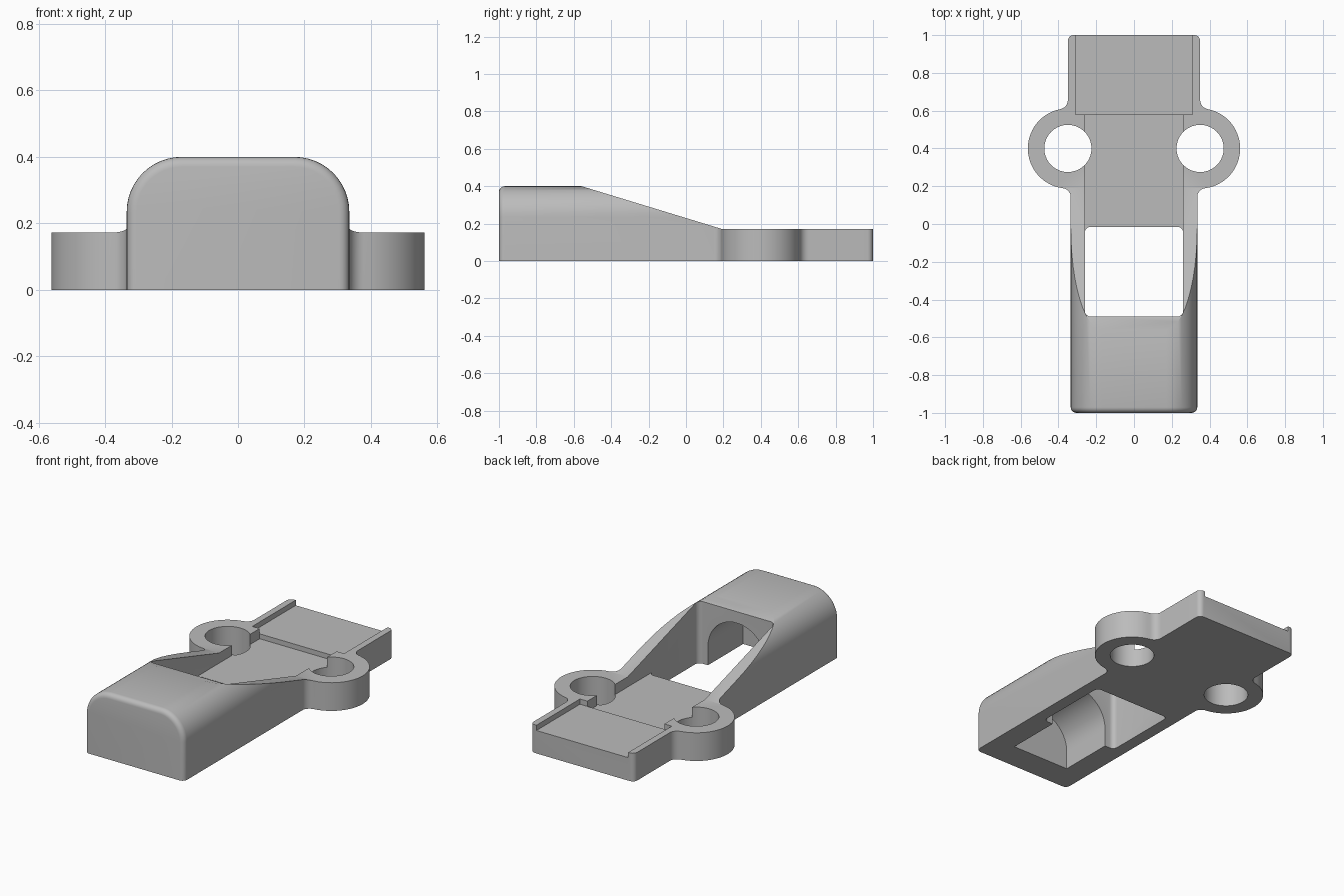
import bpy, bmesh
from math import sin, cos, pi, sqrt, atan2, radians
from mathutils import Matrix

if "Cube" in bpy.data.objects:
    bpy.data.objects.remove(bpy.data.objects["Cube"])

gray = bpy.data.materials.new("plain_gray")
gray.use_nodes = True
color = (0.5, 0.5, 0.5, 1)
gray.diffuse_color = color
gray.node_tree.nodes["Principled BSDF"].inputs["Base Color"].default_value = color

# Axis layouts: profile plane (u, v) and extrusion depth w to world coordinates
PLAN = lambda u, v, w: (u, v, w)
FRONT = lambda u, v, w: (u, w, v)
SIDE = lambda u, v, w: (w, u, v)


def arc(cx, cy, r, start, end, steps):
    return [(cx + r * cos(start + (end - start) * i / steps),
             cy + r * sin(start + (end - start) * i / steps)) for i in range(steps + 1)]


def mirrored(half):
    return half + [(-x, y) for x, y in reversed(half)]


def prism(name, outline, layout, low, high, bevel=0):
    bm = bmesh.new()
    first = [bm.verts.new(layout(u, v, low)) for u, v in outline]
    last = [bm.verts.new(layout(u, v, high)) for u, v in outline]
    cap = bm.faces.new(first)
    bm.faces.new(last[::-1])
    n = len(outline)
    for i in range(n):
        j = (i + 1) % n
        bm.faces.new((first[j], first[i], last[i], last[j]))
    bmesh.ops.recalc_face_normals(bm, faces=bm.faces)
    if bevel:
        rim = [e for e in cap.edges if max(v.co.z for v in e.verts) > 0.01]
        bmesh.ops.bevel(bm, geom=rim, offset=bevel, segments=5, profile=0.5,
                        affect='EDGES', clamp_overlap=False)
    mesh = bpy.data.meshes.new(name)
    bm.to_mesh(mesh)
    bm.free()
    mesh.materials.append(gray)
    ob = bpy.data.objects.new(name, mesh)
    bpy.context.collection.objects.link(ob)
    return ob


def box(name, half_x, y0, y1, z0, z1):
    return prism(name, mirrored([(half_x, y0), (half_x, y1)]), PLAN, z0, z1)


def combine(target, tool, operation):
    mod = target.modifiers.new("combine", 'BOOLEAN')
    mod.operation = operation
    mod.solver = 'EXACT'
    mod.object = tool
    bpy.context.view_layer.objects.active = target
    bpy.ops.object.modifier_apply(modifier=mod.name)
    bpy.data.objects.remove(tool)


# Tall front housing with rounded top edges
W, H, R = 0.335, 0.4, 0.165
section = mirrored([(W, 0)] + arc(W - R, H - R, R, 0, pi / 2, 12))
body = prism("clamp_body", section, FRONT, -1, 0.17, bevel=0.03)

# Plate with two ears, filleted into the sides
EX, EY, ER, F = 0.35, 0.4, 0.212, 0.05
front_x, back_x = 0.334, 0.35


def fillet_center(x, side):
    return x + F, EY + side * sqrt((ER + F) ** 2 - (x + F - EX) ** 2)


fx, fy = fillet_center(front_x, -1)
bx, by = fillet_center(back_x, 1)
a0 = atan2(fy - EY, fx - EX)
a1 = atan2(by - EY, bx - EX)
half = [(front_x, 0)]
half += arc(fx, fy, F, pi, a0 + pi, 6)
half += arc(EX, EY, ER, a0, a1, 28)[1:-1]
half += arc(bx, by, F, a1 + pi, pi, 6) if a1 < 0 else arc(bx, by, F, a1 - pi, -pi, 6)
half += arc(back_x - 0.03, 0.97, 0.03, 0, pi / 2, 5)
plate = prism("eared_plate", mirrored(half), PLAN, 0, 0.24)
combine(body, plate, 'UNION')

# Sloping top
slope = [(-0.886, 0.5), (0.19, 0.172), (1.2, 0.172), (1.2, 0.7), (-0.886, 0.7)]
combine(body, prism("slope_cutter", slope, SIDE, -1, 1), 'DIFFERENCE')

# Window through the body
r = 0.03
window = mirrored(arc(0.26 - r, -0.49 + r, r, -pi / 2, 0, 5) + arc(0.26 - r, -0.015 - r, r, 0, pi / 2, 5))
combine(body, prism("window_cutter", window, PLAN, -0.2, 0.7), 'DIFFERENCE')

# Arched pocket inside the housing
arch = mirrored([(0.195, -0.2)] + arc(0, 0.115, 0.195, 0, pi / 2, 12)[:-1])
combine(body, prism("arch_cutter", arch, FRONT, -0.83, -0.4), 'DIFFERENCE')

# Sunken channel and rear recess
combine(body, box("channel_cutter", 0.26, -0.1, 0.58, 0.11, 0.6), 'DIFFERENCE')
combine(body, box("recess_cutter", 0.31, 0.58, 1.2, 0.14, 0.6), 'DIFFERENCE')

# Ear holes
for side in (-1, 1):
    hole = arc(side * EX, EY, 0.125, 0, 2 * pi, 40)[:-1]
    combine(body, prism("hole_cutter", hole, PLAN, -0.2, 0.7), 'DIFFERENCE')

bpy.ops.object.select_all(action='DESELECT')
body.select_set(True)
bpy.context.view_layer.objects.active = body
bpy.ops.object.shade_smooth_by_angle(angle=radians(30))
